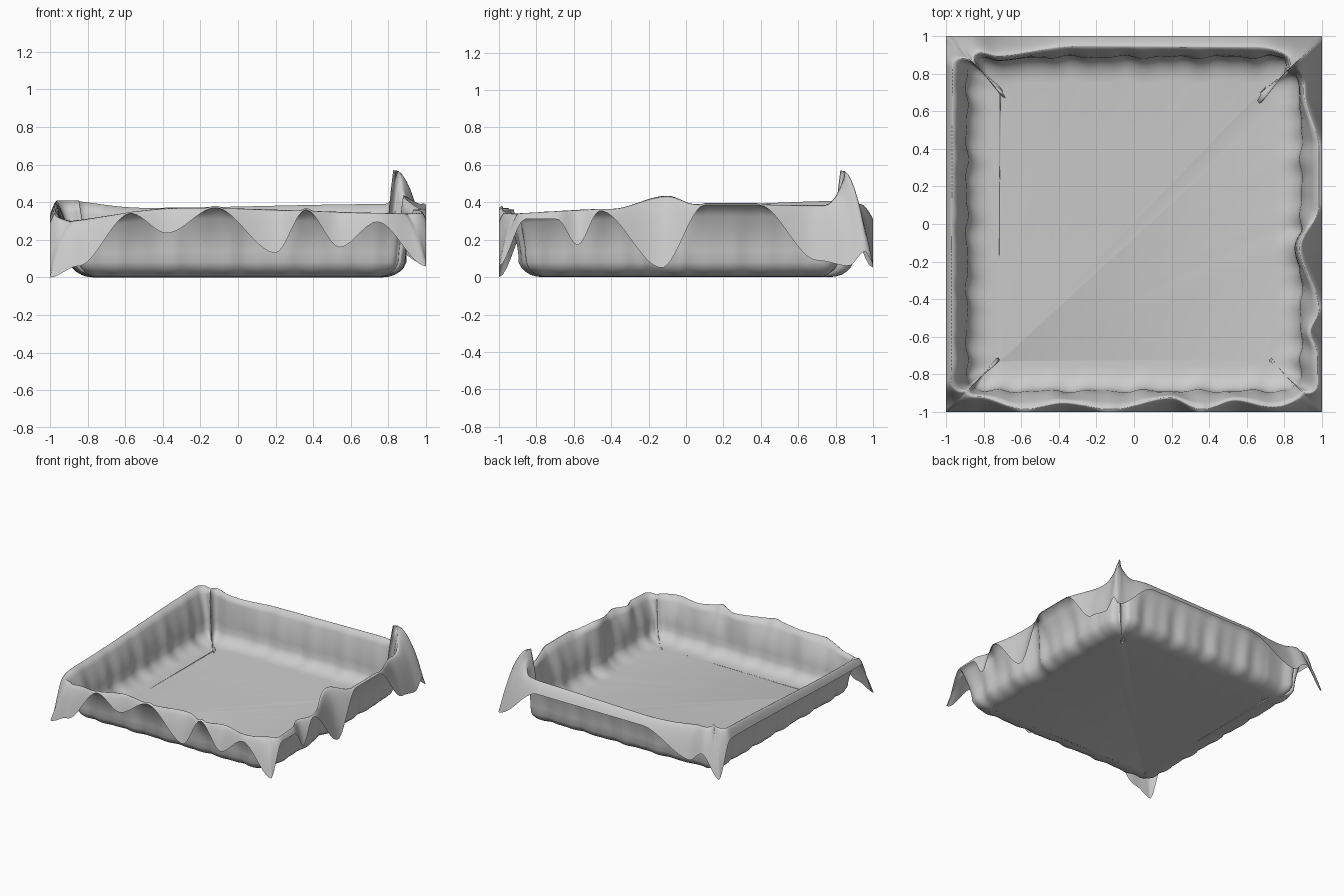
import bpy, bmesh, math
from mathutils import Vector

if "Cube" in bpy.data.objects:
    bpy.data.objects.remove(bpy.data.objects["Cube"])

# Height of the hanging hem along each side: peaks and dips (position, z)
HEM = {
    "front": [(-1, 0), (-.85, .06), (-.57, .34), (-.38, .235), (-.12, .37), (.2, .13), (.36, .36),
              (.54, .16), (.74, .295), (1, .06)],
    "right": [(-1, .06), (-.86, .31), (-.69, .31), (-.58, .17), (-.46, .355), (-.13, .05), (.1, .385),
              (.39, .385), (.7, .09), (.87, .06), (.96, .14), (1, .07)],
    "back": [(-1, .05), (-.84, .22), (-.73, .14), (-.3, .31), (.65, .31), (1, .07)],
    "left": [(-1, 0), (-.84, .29), (.85, .33), (1, .05)],
}
# Height of the fold over the rim along each side
CREST = {
    "front": [(-1, .3), (-.3, .37), (1, .34)],
    "right": [(-1, .34), (-.4, .365), (-.1, .435), (.05, .39), (.75, .385), (1, .57)],
    "back": [(-1, .41), (-.5, .37), (.8, .39), (1, .57)],
    "left": [(-1, .3), (-.75, .35), (1, .41)],
}


def sample(table, u):
    for (a, za), (b, zb) in zip(table, table[1:]):
        if u <= b:
            t = (u - a) / (b - a)
            return za + (zb - za) * t * t * (3 - 2 * t)
    return table[-1][1]


def place(side, u, inset, r):
    """Point on a square inset from the 2 x 2 outline, with corners rounded by r."""
    along = u * (1 - inset * abs(u) ** 6)
    out = 1 - inset
    core = out - r
    if abs(along) > core and r > 0:
        q = Vector((math.copysign(core, along), core))
        along, out = q + (Vector((along, out)) - q).normalized() * r
    return {"front": (along, -out), "right": (out, along),
            "back": (along, out), "left": (-out, along)}[side]


def section(side, u):
    """Cross-section from the hem, over the rim, down the wall to the floor."""
    hem, crest = sample(HEM[side], u), sample(CREST[side], u)
    drop = max(crest - hem, .01)
    top = .015 + min(.28 * drop, .12) + (.025 if side == "back" else 0)
    ripple = .006 * math.sin(23 * u) + .004 * math.sin(41 * u)
    base = max(.115 + ripple, top + .025)
    pts = []
    # hanging flap
    for k in range(9):
        t = k / 8
        pts.append((top * t, hem + drop * (1 - (1 - t) ** 1.6), .05 * t))
    # wall
    for k in range(1, 6):
        t = k / 5
        pts.append((top + (base - top) * (1 - (1 - t) ** 2), crest + (.08 - crest) * t, .05 + .05 * t))
    # curve into the floor
    for k in range(1, 6):
        t = k / 5
        pts.append((base + .13 * t ** 1.4, .08 * (1 - t) ** 2, .1))
    return [(*place(side, u, i, r), z) for i, z, r in pts]


# Draped cloth liner, lofted around the four sides
N = 100
us = [-1 + 2 * k / N for k in range(N)]
columns = [section(side, u * d) for side, d in
           (("front", 1), ("right", 1), ("back", -1), ("left", -1)) for u in us]

bm = bmesh.new()
grid = [[bm.verts.new(p) for p in col] for col in columns]
for k, a in enumerate(grid):
    b = grid[(k + 1) % len(grid)]
    for j in range(len(a) - 1):
        bm.faces.new((a[j], b[j], b[j + 1], a[j + 1]))
# Flat floor
floor = bm.faces.new([col[-1] for col in grid])
bm.normal_update()
bmesh.ops.recalc_face_normals(bm, faces=bm.faces)
floor.normal_update()
if floor.normal.z < 0:
    bmesh.ops.reverse_faces(bm, faces=bm.faces)
for f in bm.faces:
    f.smooth = True

mesh = bpy.data.meshes.new("cloth_liner")
bm.to_mesh(mesh)
bm.free()
cloth = bpy.data.objects.new("cloth_liner", mesh)
bpy.context.collection.objects.link(cloth)
